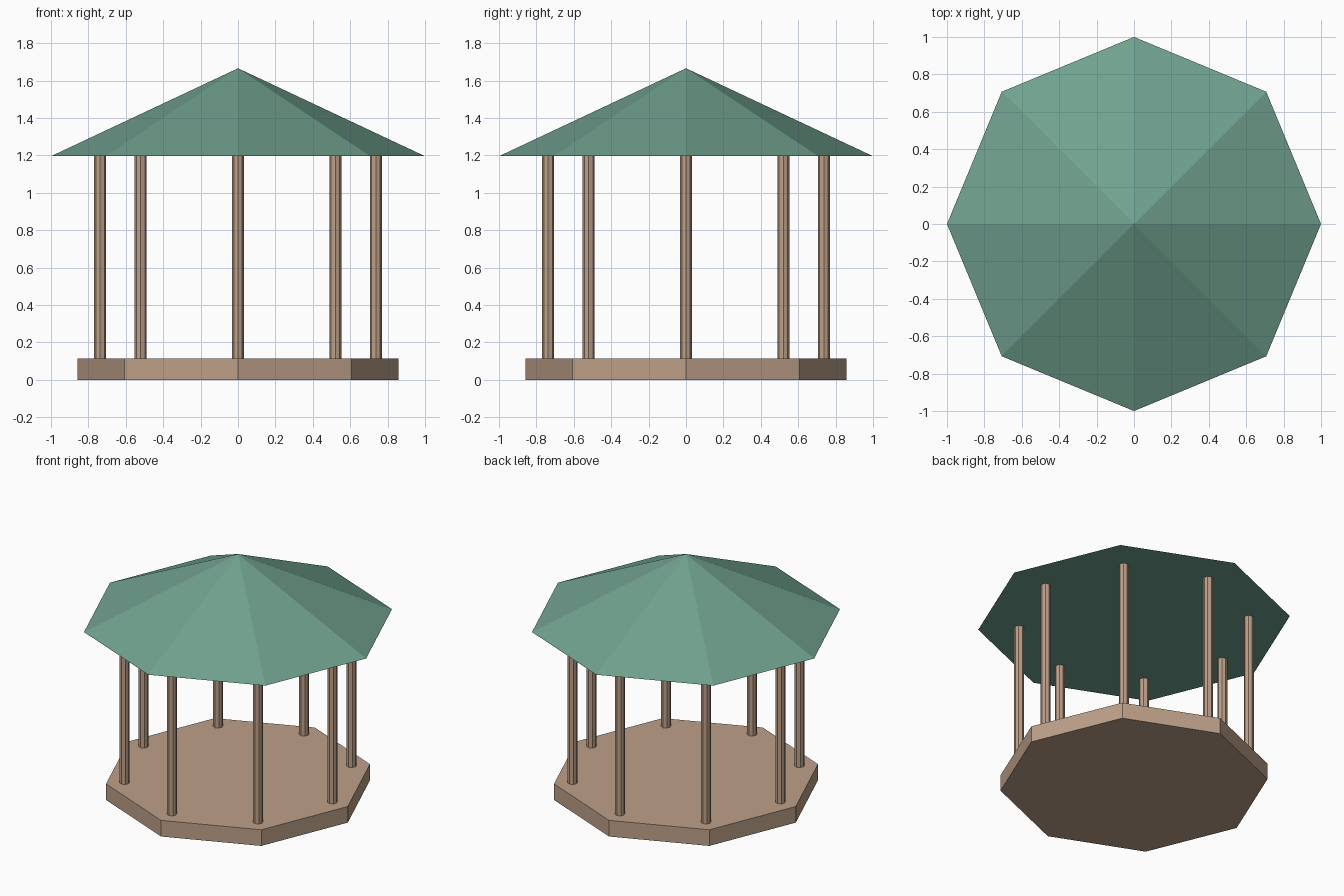
import bpy, math

if "Cube" in bpy.data.objects:
    bpy.data.objects.remove(bpy.data.objects["Cube"])


def material(name, rgb):
    # sRGB bytes to linear diffuse colour
    m = bpy.data.materials.new(name)
    lin = [((c / 255 + 0.055) / 1.055) ** 2.4 for c in rgb]
    m.diffuse_color = (*lin, 1.0)
    m.use_nodes = True
    m.node_tree.nodes["Principled BSDF"].inputs["Base Color"].default_value = m.diffuse_color
    return m


WOOD = material("tan_wood", (189, 160, 137))
GREEN = material("sage_green_roof", (112, 161, 143))


def prism(name, sides, r_bottom, r_top, z0, z1, mat, x=0.0, y=0.0):
    # Flat-sided cone or cylinder with a corner on the x axis
    bpy.ops.mesh.primitive_cone_add(
        vertices=sides, radius1=r_bottom, radius2=r_top,
        depth=z1 - z0, location=(x, y, (z0 + z1) / 2))
    ob = bpy.context.object
    ob.name = name
    ob.data.materials.append(mat)
    return ob


BASE_TOP = 0.114
EAVES = 1.196
APEX = 1.666

# Octagonal floor and pyramid roof
prism("floor", 8, 0.857, 0.857, 0.0, BASE_TOP, WOOD)
prism("roof", 8, 1.0, 0.0, EAVES, APEX, GREEN)

# Ring of posts, one at each corner
for i in range(8):
    a = math.tau * i / 8
    prism(f"post_{i + 1}", 8, 0.032, 0.032, BASE_TOP, EAVES, WOOD,
          0.737 * math.cos(a), 0.737 * math.sin(a))
